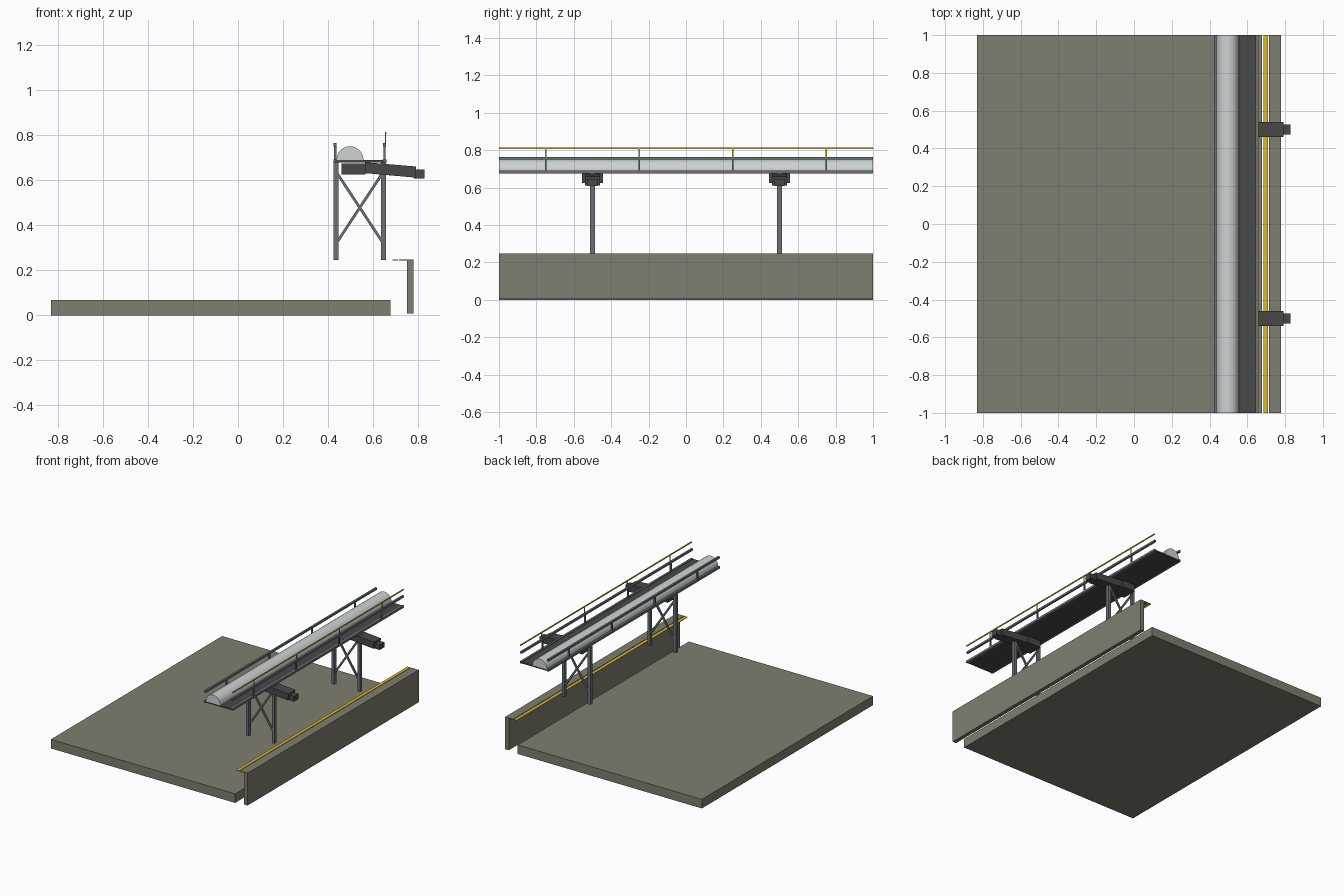
import bpy, math
from mathutils import Vector

cube = bpy.data.objects.get("Cube")
if cube:
    bpy.data.objects.remove(cube, do_unlink=True)


def material(name, *rgb):
    m = bpy.data.materials.new(name)
    m.use_nodes = True
    m.diffuse_color = (*rgb, 1)
    m.node_tree.nodes["Principled BSDF"].inputs["Base Color"].default_value = (*rgb, 1)
    return m


concrete = material("olive concrete", 0.21, 0.21, 0.16)
steel = material("grey steel", 0.15, 0.165, 0.19)
dark = material("dark metal", 0.065, 0.065, 0.066)
pale = material("pale cover", 0.61, 0.65, 0.65)
yellow = material("safety yellow", 0.72, 0.5, 0.03)


def prism(name, profile, y0, y1, mat):
    """Extrude an (x, z) outline along y."""
    n = len(profile)
    verts = [(x, y, z) for y in (y0, y1) for x, z in profile]
    faces = [tuple(range(n)), tuple(reversed(range(n, 2 * n)))]
    faces += [(i, i + n, (i + 1) % n + n, (i + 1) % n) for i in range(n)]
    mesh = bpy.data.meshes.new(name)
    mesh.from_pydata(verts, [], faces)
    mesh.materials.append(mat)
    obj = bpy.data.objects.new(name, mesh)
    bpy.context.collection.objects.link(obj)
    return obj


def box(name, x, y, z, mat):
    (x0, x1), (z0, z1) = x, z
    return prism(name, [(x0, z0), (x1, z0), (x1, z1), (x0, z1)], *y, mat)


def around(c, width):
    return c - width / 2, c + width / 2


def bar(name, start, end, y, width, mat):
    """Straight strut between two (x, z) points."""
    a, b = Vector(start), Vector(end)
    side = (b - a).orthogonal().normalized() * width / 2
    return prism(name, [a - side, b - side, b + side, a + side], *around(y, width), mat)


full = (-1, 1)

# Ground slab and quay wall with its marked edge
box("ground_slab", (-0.83, 0.677), full, (0, 0.067), concrete)
box("quay_wall", (0.749, 0.779), full, (0.008, 0.247), concrete)
box("wall_cap", (0.714, 0.779), full, (0.243, 0.247), concrete)
box("edge_stripe", (0.686, 0.709), full, (0.243, 0.247), yellow)

# Conveyor deck with its half-round cover
box("deck", (0.43, 0.65), full, (0.678, 0.688), dark)
steps = 14
arc = [(0.497 + 0.06 * math.cos(math.pi * i / steps),
        0.688 + 0.062 * math.sin(math.pi * i / steps)) for i in range(steps + 1)]
prism("conveyor_cover", arc, *full, pale)

# Edge beams, handrails and posts on both sides
for side, x in (("right", 0.431), ("left", 0.65)):
    box(f"{side}_edge_beam", around(x, 0.016), full, (0.676, 0.692), steel)
    box(f"{side}_handrail", around(x, 0.014), full, (0.75, 0.764), steel)
    for y in (-0.75, -0.25, 0.25, 0.75):
        box(f"{side}_rail_post", around(x, 0.01), around(y, 0.01), (0.69, 0.752), steel)

# Raised yellow rail on the water side
box("yellow_rail", around(0.655, 0.006), full, (0.805, 0.813), yellow)
for y in (-0.75, -0.25, 0.25, 0.75):
    box("yellow_rail_post", around(0.655, 0.005), around(y, 0.007), (0.762, 0.807), yellow)

# Trestles and discharge chutes
for y in (-0.5, 0.5):
    for x in (0.435, 0.646):
        box("trestle_column", around(x, 0.022), around(y, 0.025), (0.245, 0.677), steel)
    bar("trestle_brace", (0.44, 0.63), (0.641, 0.325), y, 0.012, steel)
    bar("trestle_brace", (0.44, 0.325), (0.641, 0.63), y, 0.012, steel)
    box("chute_head", (0.46, 0.566), around(y, 0.112), (0.624, 0.674), dark)
    prism("chute_arm", [(0.56, 0.631), (0.787, 0.611), (0.791, 0.66), (0.564, 0.679)],
          *around(y, 0.08), dark)
    box("chute_nozzle", (0.78, 0.828), around(y, 0.053), (0.608, 0.646), dark)
